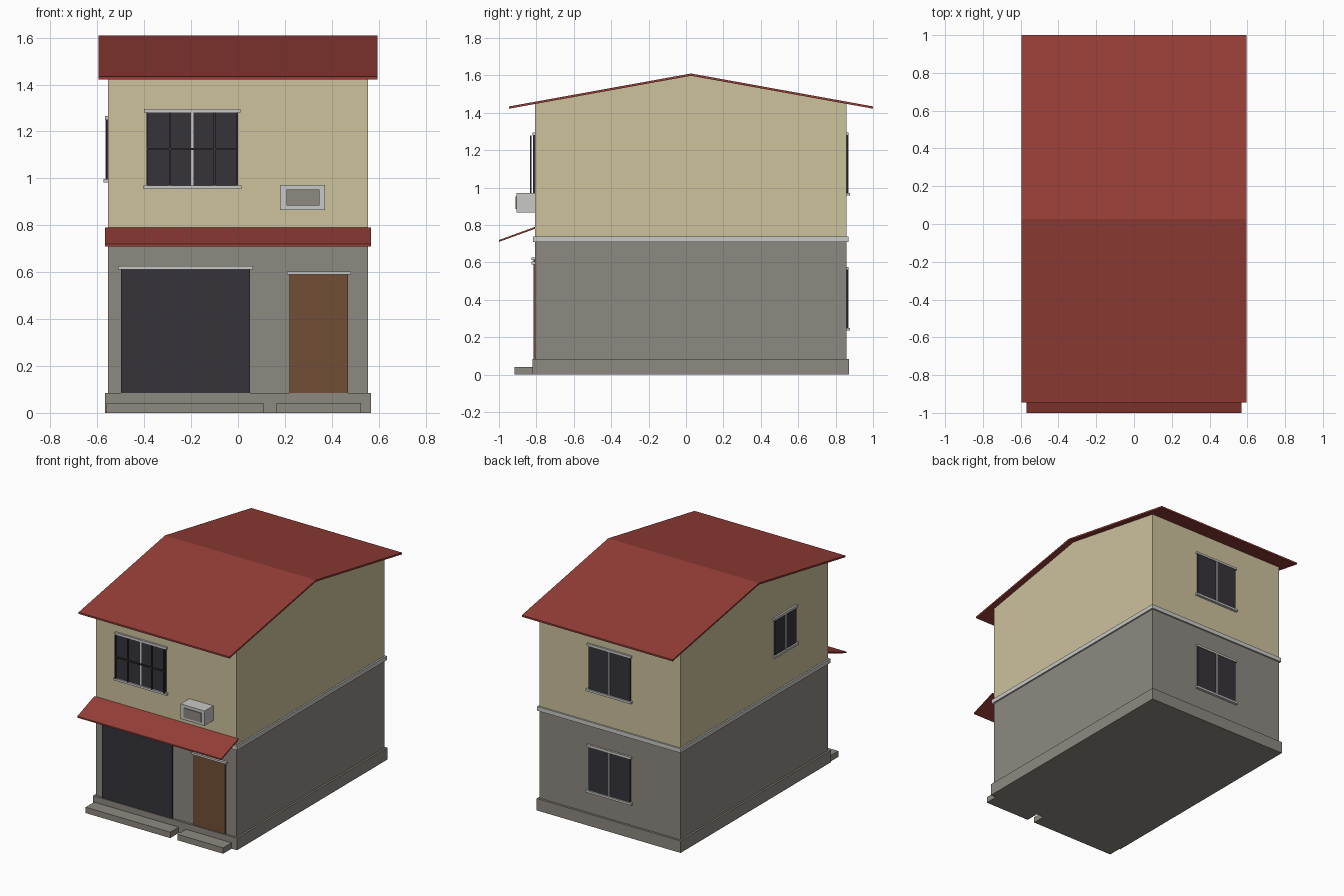
import bpy
import bmesh
from math import atan2, cos

cube = bpy.data.objects.get("Cube")
if cube:
    bpy.data.objects.remove(cube, do_unlink=True)


def material(name, *srgb):
    """Flat material from display values, stored as linear."""
    rgba = [((c / 255 + 0.055) / 1.055) ** 2.4 for c in srgb] + [1]
    m = bpy.data.materials.new(name)
    m.use_nodes = True
    m.diffuse_color = rgba
    bsdf = next(n for n in m.node_tree.nodes if n.type == "BSDF_PRINCIPLED")
    bsdf.inputs["Base Color"].default_value = rgba
    return m


cream = material("cream plaster", 205, 194, 157)
grey = material("grey masonry", 141, 136, 129)
red = material("red roofing", 150, 62, 55)
dark = material("dark glass", 54, 52, 58)
wood = material("brown wood", 114, 79, 53)
trim = material("pale trim", 200, 200, 198)


def prism(name, mat, profile, x0, x1):
    """Extrude a closed (y, z) profile along x."""
    bm = bmesh.new()
    face = bm.faces.new([bm.verts.new((x0, y, z)) for y, z in profile])
    out = bmesh.ops.extrude_face_region(bm, geom=[face])
    moved = [v for v in out["geom"] if isinstance(v, bmesh.types.BMVert)]
    bmesh.ops.translate(bm, verts=moved, vec=(x1 - x0, 0, 0))
    bmesh.ops.recalc_face_normals(bm, faces=bm.faces)
    mesh = bpy.data.meshes.new(name)
    bm.to_mesh(mesh)
    bm.free()
    mesh.materials.append(mat)
    obj = bpy.data.objects.new(name, mesh)
    bpy.context.collection.objects.link(obj)
    return obj


def box(name, mat, x, y, z):
    profile = [(y[0], z[0]), (y[1], z[0]), (y[1], z[1]), (y[0], z[1])]
    return prism(name, mat, profile, x[0], x[1])


# Main dimensions
W = 0.555
FRONT, BACK = -0.807, 0.857
RIDGE_Y, RIDGE_Z = 0.027, 1.61
EAVE_Y, EAVE_Z = 0.973, 1.434
SLAB = 0.012
slope = (RIDGE_Z - EAVE_Z) / EAVE_Y
gable_z = RIDGE_Z - slope * (BACK - RIDGE_Y) - SLAB

# Storeys, plinth and band
box("lower_walls", grey, (-W, W), (FRONT, BACK), (0.01, 0.725))
prism("upper_walls", cream,
      [(FRONT, 0.725), (BACK, 0.725), (BACK, gable_z),
       (RIDGE_Y, RIDGE_Z - SLAB), (FRONT, gable_z)], -W, W)
box("plinth", grey, (-0.568, 0.568), (-0.822, 0.872), (0, 0.085))
box("floor_band", trim, (-0.566, 0.566), (-0.818, 0.868), (0.71, 0.74))
box("garage_step", grey, (-0.56, 0.108), (-0.917, -0.815), (0, 0.042))
box("door_step", grey, (0.165, 0.525), (-0.917, -0.815), (0, 0.042))

# Gabled roof and front awning
y0, y1 = RIDGE_Y - EAVE_Y, RIDGE_Y + EAVE_Y
prism("roof", red,
      [(y0, EAVE_Z), (RIDGE_Y, RIDGE_Z), (y1, EAVE_Z), (y1, EAVE_Z - SLAB),
       (RIDGE_Y, RIDGE_Z - SLAB), (y0, EAVE_Z - SLAB)], -0.595, 0.595)
prism("awning", red,
      [(FRONT, 0.79), (-1, 0.72), (-1, 0.71), (FRONT, 0.78)], -0.568, 0.568)

# Garage opening and entrance door with lintels
for name, mat, a, b, top in (("garage_shutter", dark, -0.5, 0.052, 0.612),
                             ("entrance_door", wood, 0.22, 0.47, 0.59)):
    box(name, mat, (a, b), (FRONT - 0.009, FRONT), (0.085, top))
    box(name + "_lintel", trim, (a - 0.012, b + 0.012),
        (FRONT - 0.018, FRONT), (top, top + 0.014))


def window(name, side, centre, half, z0, z1):
    """Glazed window on the front, back or right wall."""
    def part(suffix, mat, a, b, depth, za, zb):
        along = (centre + a, centre + b)
        if side == "right":
            box(name + suffix, mat, (-W - depth, -W), along, (za, zb))
        elif side == "front":
            box(name + suffix, mat, along, (FRONT - depth, FRONT), (za, zb))
        else:
            box(name + suffix, mat, along, (BACK, BACK + depth), (za, zb))

    part("_glass", dark, -half, half, 0.008, z0, z1)
    part("_mullion", trim, -0.005, 0.005, 0.011, z0, z1)
    part("_lintel", trim, -half - 0.01, half + 0.01, 0.013, z1, z1 + 0.015)
    part("_sill", trim, -half - 0.014, half + 0.014, 0.019, z0 - 0.015, z0)


window("front_window", "front", -0.195, 0.195, 0.97, 1.28)
window("upper_back_window", "back", 0, 0.165, 0.972, 1.28)
window("lower_back_window", "back", 0, 0.165, 0.25, 0.56)
window("right_window", "right", -0.32, 0.12, 0.998, 1.25)

# Grille over the front window
grille_y = (FRONT - 0.026, FRONT - 0.018)
for i, x in enumerate((-0.387, -0.29, -0.1, -0.003)):
    box(f"grille_bar_{i + 1}", dark, (x - 0.004, x + 0.004), grille_y, (0.97, 1.28))
box("grille_rail", dark, (-0.39, 0), grille_y, (1.122, 1.13))

# Air conditioner with recessed-looking grey panel
box("air_conditioner", trim, (0.18, 0.37), (-0.905, FRONT), (0.866, 0.972))
box("air_conditioner_panel", grey, (0.207, 0.347), (-0.912, -0.904), (0.885, 0.952))
